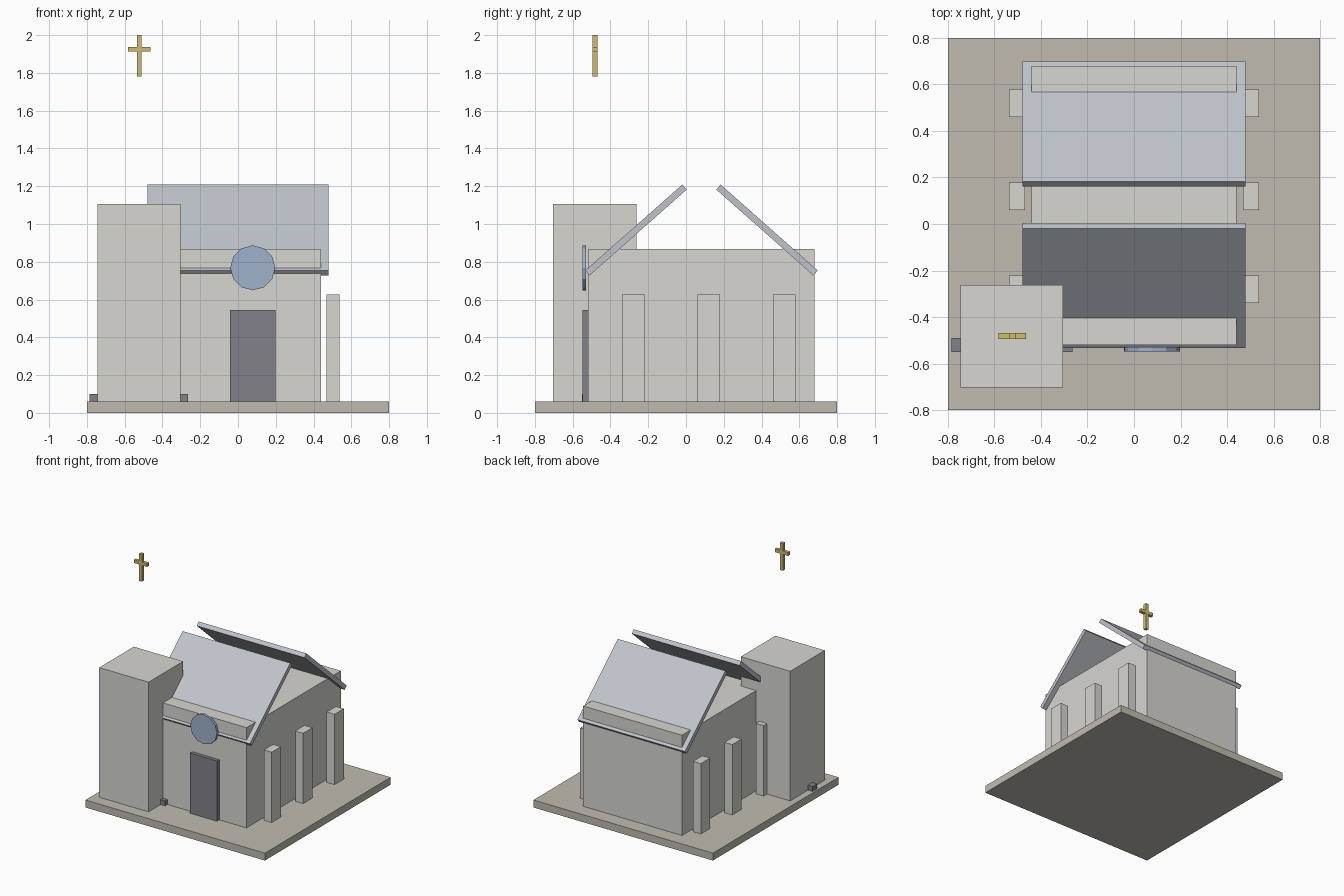
import bpy
from math import radians

if "Cube" in bpy.data.objects:
    bpy.data.objects.remove(bpy.data.objects["Cube"])


def material(name, r, g, b):
    m = bpy.data.materials.new(name)
    m.diffuse_color = (r, g, b, 1)
    m.use_nodes = True
    m.node_tree.nodes["Principled BSDF"].inputs["Base Color"].default_value = m.diffuse_color
    return m


STONE = material("stone", 0.68, 0.67, 0.63)
PAVING = material("paving", 0.53, 0.50, 0.44)
SLATE = material("slate", 0.52, 0.55, 0.60)
DARK = material("dark", 0.22, 0.22, 0.25)
GLASS = material("glass", 0.35, 0.44, 0.60)
GOLD = material("gold", 0.62, 0.50, 0.17)


def box(name, center, size, mat, tilt=0):
    bpy.ops.mesh.primitive_cube_add(size=1, location=center, rotation=(radians(tilt), 0, 0))
    ob = bpy.context.object
    ob.name = name
    ob.scale = size
    bpy.ops.object.transform_apply(location=False, rotation=False, scale=True)
    ob.data.materials.append(mat)
    return ob


def standing(name, x, y, size, mat, z=0.06):
    return box(name, (x, y, z + size[2] / 2), size, mat)


# Base and main masses
standing("base", 0, 0, (1.6, 1.6, 0.06), PAVING, 0)
standing("nave", 0, 0.08, (0.88, 1.2, 0.808), STONE)
standing("tower", -0.525, -0.483, (0.44, 0.44, 1.045), STONE)

# Two roof slabs, open at the ridge
for side, name in ((-1, "front_roof"), (1, "back_roof")):
    box(name, (0, 0.082 + side * 0.347, 0.968), (0.96, 0.686, 0.035), SLATE, -side * 41.5)

# Buttresses standing along both side walls
for side, label in ((-1, "left"), (1, "right")):
    for i, y in enumerate((-0.28, 0.12, 0.52)):
        standing(f"{label}_buttress_{i + 1}", side * 0.503, y, (0.07, 0.118, 0.567), STONE)

# Door, round window and tower step
standing("door", 0.078, -0.534, (0.24, 0.03, 0.485), DARK)
bpy.ops.mesh.primitive_cylinder_add(vertices=12, radius=0.119, depth=0.02,
                                    location=(0.078, -0.539, 0.768), rotation=(radians(90), 0, 0))
window = bpy.context.object
window.name = "round_window"
window.data.materials.append(GLASS)
standing("tower_step", -0.525, -0.52, (0.52, 0.06, 0.04), DARK)

# Floating cross above the tower
box("cross_upright", (-0.523, -0.482, 1.89), (0.026, 0.026, 0.22), GOLD)
box("cross_arm", (-0.523, -0.482, 1.925), (0.118, 0.026, 0.026), GOLD)
